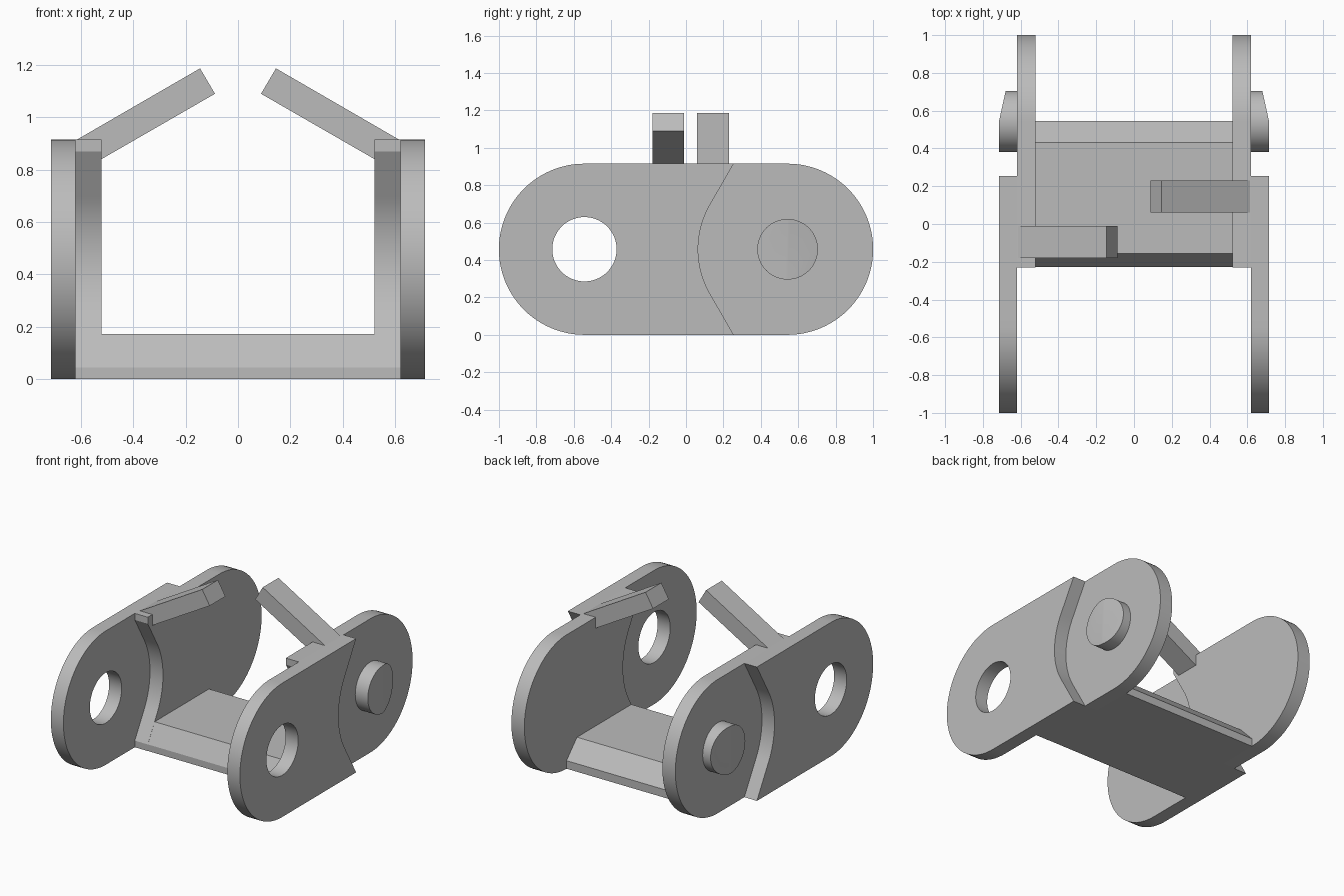
import bpy, bmesh
from math import sin, cos, tan, radians

cube = bpy.data.objects.get("Cube")
if cube:
    bpy.data.objects.remove(cube, do_unlink=True)

# Main dimensions
H = 0.915            # plate height
R = H / 2            # radius of the rounded ends
PIVOT = 0.543        # distance of hole and pin from the middle
INNER, MID, OUTER = 0.522, 0.62, 0.715
CLEAR = 0.478        # radius of the concave clearance edges
FLOOR = 0.172

grey = bpy.data.materials.new("plain grey")
grey.use_nodes = True
grey.diffuse_color = (0.5, 0.5, 0.5, 1)
grey.node_tree.nodes["Principled BSDF"].inputs["Base Color"].default_value = (0.5, 0.5, 0.5, 1)


def arc(cy, radius, start, end, steps):
    """Points (y, z) on an arc about a pivot at mid height."""
    angles = [radians(start + (end - start) * i / steps) for i in range(steps + 1)]
    return [(cy + radius * cos(a), R + radius * sin(a)) for a in angles]


def finish(name, bm):
    bmesh.ops.recalc_face_normals(bm, faces=bm.faces)
    mesh = bpy.data.meshes.new(name)
    bm.to_mesh(mesh)
    bm.free()
    mesh.materials.append(grey)
    ob = bpy.data.objects.new(name, mesh)
    bpy.context.collection.objects.link(ob)
    return ob


def prism(profile, a, b, place):
    """Extrude a closed profile from a to b; place maps (u, v, depth) to xyz."""
    bm = bmesh.new()
    ends = [[bm.verts.new(place(u, v, d)) for u, v in profile] for d in (a, b)]
    n = len(profile)
    for ring in ends:
        bm.faces.new(ring)
    for i in range(n):
        j = (i + 1) % n
        bm.faces.new((ends[0][i], ends[0][j], ends[1][j], ends[1][i]))
    return bm


def side_on(u, v, d):
    return (d, u, v)


def front_on(u, v, d):
    return (u, d, v)


def smooth(ob):
    bpy.ops.object.select_all(action="DESELECT")
    ob.select_set(True)
    bpy.context.view_layer.objects.active = ob
    bpy.ops.object.shade_smooth_by_angle(angle=radians(25))


def clearance_edge(pivot, facing, lip):
    """Concave edge round a pivot, with tangent lines running out to the rim."""
    pts = arc(0, CLEAR, -30, 30, 24)
    run = (R - lip - CLEAR * sin(radians(30))) * tan(radians(30))
    tip = CLEAR * cos(radians(30)) - run
    pts = [(tip, lip)] + pts + [(tip, H - lip)]
    if lip:
        pts = [(tip, 0)] + pts + [(tip, H)]
    return [(pivot + facing * y, z) for y, z in pts]


outer_profile = arc(-PIVOT, R, 90, 270, 48) + clearance_edge(PIVOT, -1, 0)
inner_profile = arc(PIVOT, R, 90, -90, 48) + clearance_edge(-PIVOT, 1, 0.045)

for side, s in (("left", 1), ("right", -1)):
    # Outer plate with its pivot hole
    plate = finish(side + "_outer_plate", prism(outer_profile, s * MID, s * OUTER, side_on))
    cutter = finish("hole_cutter", prism(arc(-PIVOT, 0.172, 0, 360, 64)[:-1],
                                         s * 0.5, s * 0.8, side_on))
    cutter.hide_render = True
    mod = plate.modifiers.new("hole", "BOOLEAN")
    mod.operation = "DIFFERENCE"
    mod.solver = "EXACT"
    mod.object = cutter
    bpy.context.view_layer.objects.active = plate
    bpy.ops.object.modifier_apply(modifier=mod.name)
    bpy.data.objects.remove(cutter, do_unlink=True)
    smooth(plate)

    # Inner plate
    smooth(finish(side + "_inner_plate", prism(inner_profile, s * INNER, s * MID, side_on)))

    # Pivot pin, its rear half sloping inwards
    bm = prism(arc(PIVOT, 0.162, 0, 360, 64)[:-1], s * 0.61, s * OUTER, side_on)
    bmesh.ops.bisect_plane(bm, geom=bm.verts[:] + bm.edges[:] + bm.faces[:], dist=0.0001,
                           plane_co=(0, PIVOT, 0), plane_no=(0, 1, 0))
    for v in bm.verts:
        if abs(v.co.x) > 0.7 and v.co.y > PIVOT:
            v.co.x -= s * (v.co.y - PIVOT) * 0.22
    pin = finish(side + "_pin", bm)
    smooth(pin)

    # Slanted retaining arm
    y0 = 0.06 if s > 0 else -0.18
    arm = [(0.145, 1.187), (0.088, 1.09), (INNER, 0.84), (0.6, 0.84), (0.615, H)]
    finish(side + "_arm", prism([(s * x, z) for x, z in arm], y0, y0 + 0.17, front_on))

# Floor joining the two sides
floor = [(-0.228, 0), (-0.228, 0.045), (-0.155, FLOOR), (0.432, FLOOR), (0.545, 0.055), (0.545, 0)]
finish("floor", prism(floor, -INNER, INNER, side_on))
